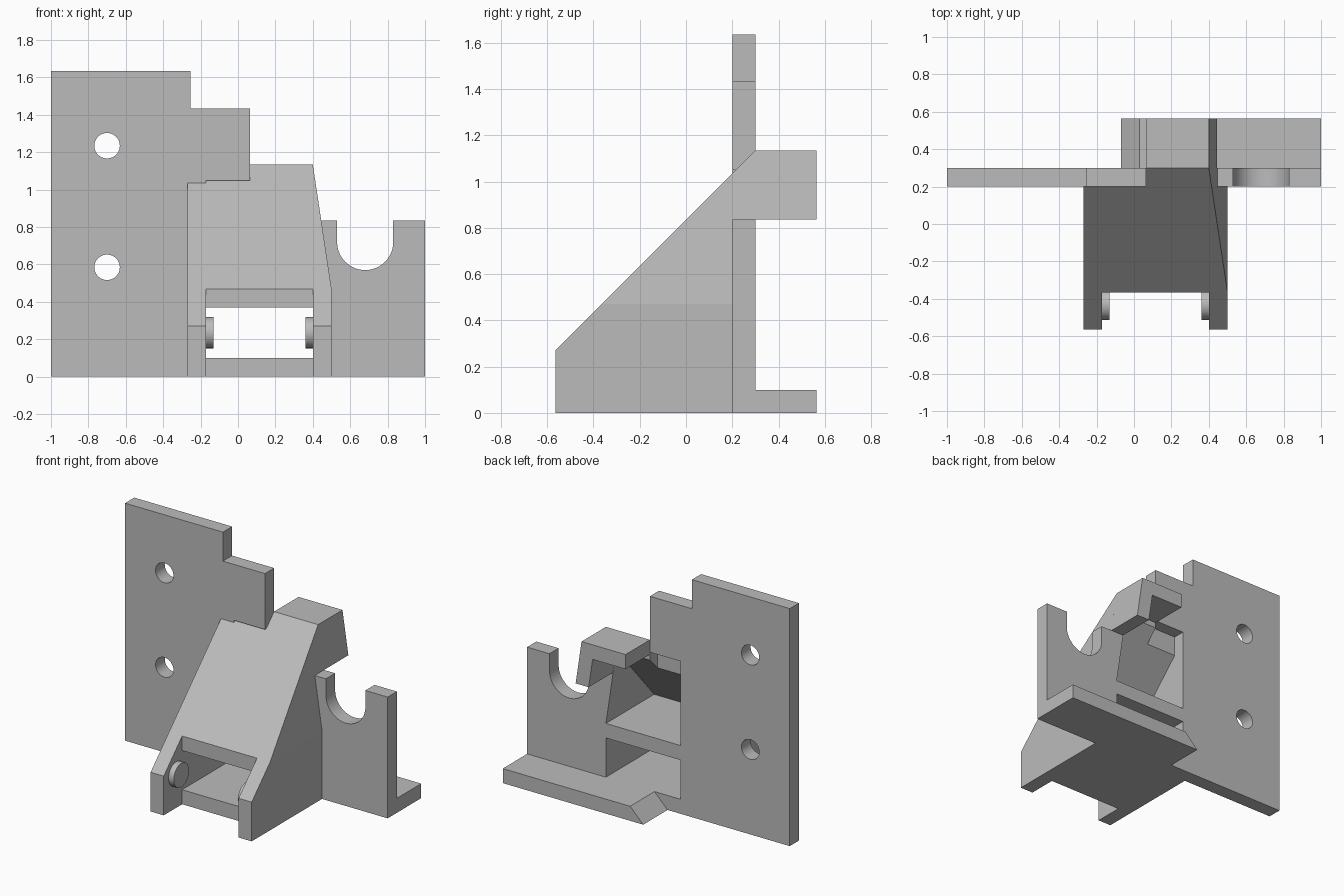
import bpy, bmesh, math
from mathutils import Vector

cube = bpy.data.objects.get("Cube")
if cube:
    bpy.data.objects.remove(cube, do_unlink=True)

grey = bpy.data.materials.new("plain grey")
grey.use_nodes = True
grey.diffuse_color = (0.5, 0.5, 0.5, 1)
grey.node_tree.nodes["Principled BSDF"].inputs["Base Color"].default_value = (0.5, 0.5, 0.5, 1)


def prism(name, profile, axis, start, end, slope_cut=False):
    """Extrude a profile along x (points are y, z) or along y (points are x, z)."""
    def place(p, d):
        return (d, p[0], p[1]) if axis == "x" else (p[0], d, p[1])
    bm = bmesh.new()
    base = bm.faces.new([bm.verts.new(place(p, start)) for p in profile])
    extruded = bmesh.ops.extrude_face_region(bm, geom=[base], use_keep_orig=True)
    moved = [v for v in extruded["geom"] if isinstance(v, bmesh.types.BMVert)]
    bmesh.ops.translate(bm, verts=moved, vec=Vector(place((0, 0), end - start)))
    if slope_cut:
        bmesh.ops.bisect_plane(bm, geom=bm.verts[:] + bm.edges[:] + bm.faces[:],
                               plane_co=(0, FRONT, LIP), plane_no=(0, -1, 1), clear_outer=True)
        bmesh.ops.holes_fill(bm, edges=[e for e in bm.edges if e.is_boundary], sides=0)
    bmesh.ops.recalc_face_normals(bm, faces=bm.faces[:])
    mesh = bpy.data.meshes.new(name)
    bm.to_mesh(mesh)
    bm.free()
    obj = bpy.data.objects.new(name, mesh)
    bpy.context.collection.objects.link(obj)
    mesh.materials.append(grey)
    return obj


def box(name, x0, x1, y0, y1, z0, z1):
    return prism(name, [(x0, z0), (x1, z0), (x1, z1), (x0, z1)], "y", y0, y1)


def circle(u, v, r, first=0, last=360, steps=48):
    angles = [math.radians(first + (last - first) * i / steps) for i in range(steps + 1)]
    if last - first == 360:
        angles.pop()
    return [(u + r * math.cos(a), v + r * math.sin(a)) for a in angles]


def smooth(obj):
    bpy.ops.object.select_all(action="DESELECT")
    obj.select_set(True)
    bpy.context.view_layer.objects.active = obj
    bpy.ops.object.shade_smooth_by_angle(angle=math.radians(30))


# Shared levels
FRONT, BACK = -0.565, 0.565
PLATE_FRONT, PLATE_BACK = 0.2, 0.3
LIP, TOP = 0.27, 1.135
INNER_R, INNER_L = -0.17, 0.4
STEP = 0.065

# Tall stepped mounting plate with two bolt holes
plate = prism("mounting_plate",
              [(-1, 0), (INNER_R, 0), (INNER_R, 1.05), (STEP, 1.05), (STEP, 1.435),
               (-0.255, 1.435), (-0.255, 1.635), (-1, 1.635)],
              "y", PLATE_FRONT, PLATE_BACK)
for z in (0.585, 1.235):
    cutter = prism("bolt_hole_cutter", circle(-0.7, z, 0.068), "y", 0.1, 0.4)
    cutter.hide_render = True
    mod = plate.modifiers.new("bolt_hole", "BOOLEAN")
    mod.operation, mod.solver, mod.object = "DIFFERENCE", "EXACT", cutter
    bpy.context.view_layer.objects.active = plate
    bpy.ops.object.modifier_apply(modifier=mod.name)
    bpy.data.objects.remove(cutter, do_unlink=True)
smooth(plate)

# Short plate with the U-shaped cradle
cradle = prism("cradle_plate",
               [(0.45, 0), (1, 0), (1, 0.835), (0.83, 0.835)]
               + circle(0.68, 0.72, 0.15, 360, 180, 32)
               + [(0.53, 0.835), (0.43, 0.835)],
               "y", PLATE_FRONT, PLATE_BACK)
smooth(cradle)

# Floor and rear foot with a bevelled end
box("floor", INNER_R, 0.45, -0.365, PLATE_BACK, 0, 0.1)
prism("rear_foot", [(-0.07, 0), (1, 0), (1, 0.1), (0.03, 0.1)], "y", PLATE_BACK, BACK)

# Side walls of the housing, cut along the slope
prism("right_wall", [(FRONT, 0), (PLATE_FRONT, 0), (PLATE_FRONT, 1.035), (FRONT, LIP)],
      "x", -0.27, INNER_R)
prism("left_wall", [(INNER_L, 0), (0.5, 0), (0.5, 0.47), (0.4, TOP), (0.3, TOP), (INNER_L, 0.47)],
      "y", FRONT, PLATE_BACK, slope_cut=True)

# Crossbar shelf and sloping cover
box("shelf", INNER_R, INNER_L, -0.365, PLATE_BACK, 0.37, 0.47)
for name, x0, x1, y in (("cover_right", INNER_R, STEP, 0.215),
                        ("cover_left", STEP, INNER_L, PLATE_BACK)):
    top = y - FRONT + LIP
    prism(name, [(-0.365, 0.47), (y, top), (y, top - 0.14), (-0.225, 0.47)], "x", x0, x1)

# Rear hook: roof and leaning wall
box("hook_roof", STEP, INNER_L, PLATE_BACK, BACK, TOP - 0.1, TOP)
prism("hook_wall", [(0.346, 0.835), (0.445, 0.835), (0.4, TOP), (0.3, TOP)],
      "y", PLATE_BACK, BACK)

# Pivot bosses facing each other inside the walls
for name, x0, x1 in (("right_boss", INNER_R, -0.13), ("left_boss", 0.36, INNER_L)):
    smooth(prism(name, circle(-0.43, 0.235, 0.083), "x", x0, x1))
